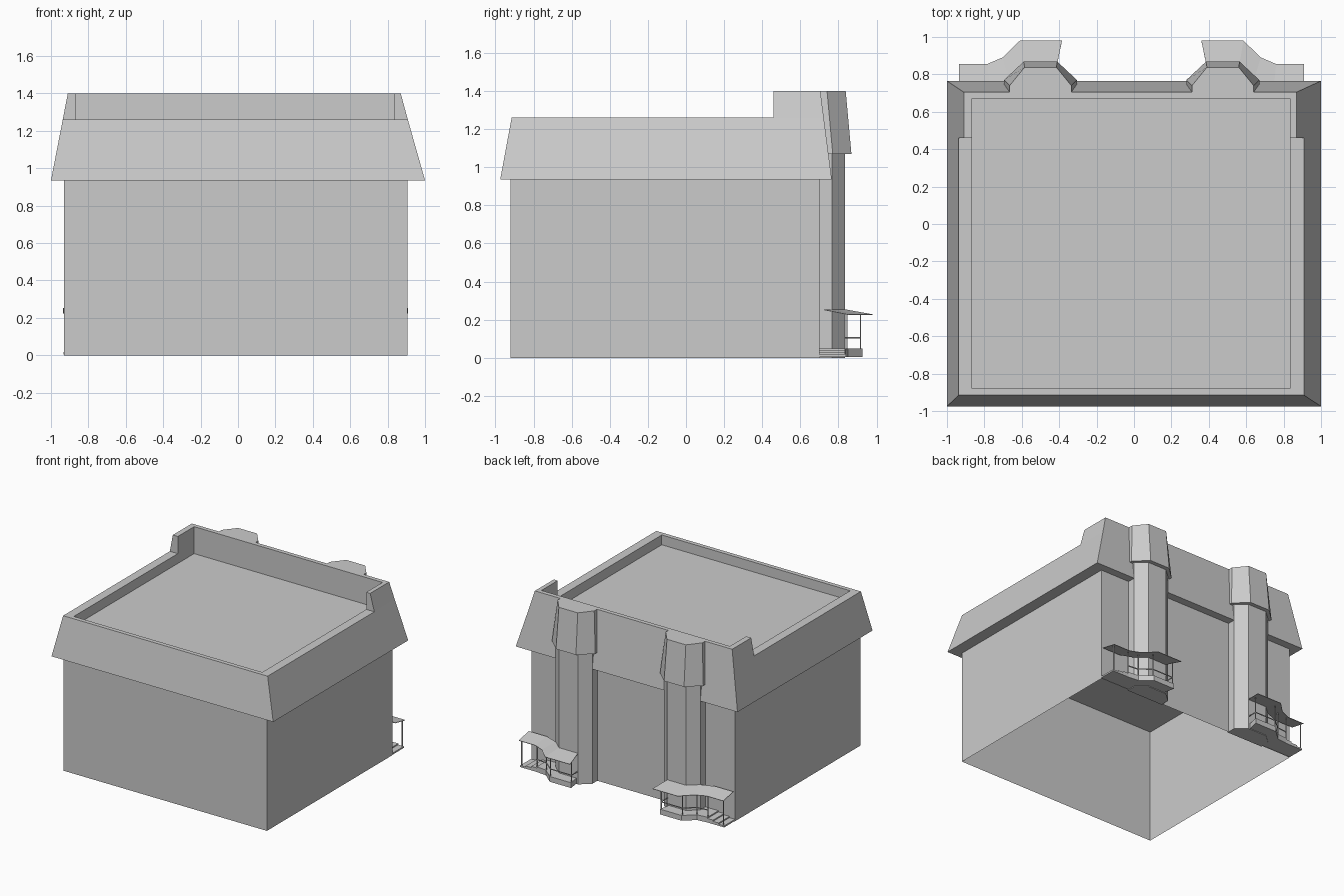
import bpy, bmesh
from mathutils import Vector

cube = bpy.data.objects.get("Cube")
if cube:
    bpy.data.objects.remove(cube)

GREY = (0.6, 0.6, 0.6, 1.0)
mat = bpy.data.materials.new("plain_grey")
mat.use_nodes = True
mat.diffuse_color = GREY
mat.node_tree.nodes["Principled BSDF"].inputs["Base Color"].default_value = GREY

MID = -0.0125   # plane of symmetry of the building


def finish(name, bm):
    bmesh.ops.recalc_face_normals(bm, faces=bm.faces)
    mesh = bpy.data.meshes.new(name)
    bm.to_mesh(mesh)
    bm.free()
    mesh.materials.append(mat)
    obj = bpy.data.objects.new(name, mesh)
    bpy.context.collection.objects.link(obj)
    return obj


def loft(name, rings, bottom=True, top=True):
    """Skin a stack of (outline, z) rings."""
    bm = bmesh.new()
    loops = [[bm.verts.new((x, y, z)) for x, y in pts] for pts, z in rings]
    n = len(loops[0])
    for a, b in zip(loops, loops[1:]):
        for i in range(n):
            j = (i + 1) % n
            bm.faces.new((a[i], a[j], b[j], b[i]))
    if bottom:
        bm.faces.new(loops[0])
    if top:
        bm.faces.new(loops[-1])
    return finish(name, bm)


def rect(x0, x1, y0, y1):
    return [(x0, y0), (x1, y0), (x1, y1), (x0, y1)]


def rod(bm, a, b, r=0.003):
    """Thin square bar between two points."""
    a, b = Vector(a), Vector(b)
    d = b - a
    rot = d.to_track_quat('Z', 'Y').to_matrix().to_4x4()
    rot.translation = (a + b) / 2
    new = bmesh.ops.create_cube(bm, size=1)["verts"]
    bmesh.ops.scale(bm, vec=(2 * r, 2 * r, d.length), verts=new)
    bmesh.ops.transform(bm, matrix=rot, verts=new)


# Walls, open underneath
wall = rect(-0.93, 0.905, -0.92, 0.70)
loft("walls", [(wall, 0), (wall, 0.935)], bottom=False, top=False)

# Sloping roof skirt with a low parapet and sunken deck
inner = rect(-0.865, 0.835, -0.88, 0.67)
loft("roof", [(rect(-1, 1, -0.975, 0.765), 0.935),
              (rect(-0.937, 0.908, -0.915, 0.723), 1.26),
              (inner, 1.26), (inner, 1.18)])


# Raised U-shaped parapet at the back
def u_plan(x0, x1, back):
    return [(x0, 0.46), (x0, back), (x1, back), (x1, 0.46),
            (0.835, 0.46), (0.835, 0.67), (-0.865, 0.67), (-0.865, 0.46)]


loft("back_parapet", [(u_plan(-0.937, 0.908, 0.723), 1.26),
                      (u_plan(-0.91, 0.87, 0.705), 1.40)], bottom=False)


def bay(cx, w, flat, y1, y2):
    """Half-octagon outline standing against the back wall."""
    return [(cx - w, 0.69), (cx - w, y1), (cx - flat, y2),
            (cx + flat, y2), (cx + w, y1), (cx + w, 0.69)]


for side, label in ((1, "left"), (-1, "right")):
    def m(pts):
        return [(MID + side * u, y) for u, y in pts]

    cx = MID + side * 0.4875

    # Tower shaft and flared cap
    shaft = bay(cx, 0.165, 0.085, 0.765, 0.835)
    loft(label + "_tower_shaft", [(shaft, 0), (shaft, 1.08)])
    loft(label + "_tower_cap", [(bay(cx, 0.195, 0.09, 0.77, 0.868), 1.07),
                                (bay(cx, 0.165, 0.085, 0.74, 0.838), 1.40)])

    # Porch platform wrapping the tower
    edge = [(0.77, 0.84), (0.68, 0.85), (0.595, 0.925), (0.40, 0.925)]
    plan = m([(0.77, 0.70)] + edge + [(0.42, 0.82), (0.56, 0.82), (0.64, 0.70)])
    loft(label + "_porch", [(plan, 0.005), (plan, 0.048)])

    # Steps up to the porch
    for i in range(3):
        u = 0.92 - 0.05 * i
        tread = m(rect(u - 0.05, u, 0.70, 0.84))
        loft(label + "_step_%d" % (i + 1), [(tread, 0.005), (tread, 0.018 + 0.01 * i)])

    # Sloping canopy sheet
    inside = m([(0.9225, 0.725), (0.76, 0.725), (0.6525, 0.765),
                (0.5725, 0.835), (0.4025, 0.835)])
    outside = m([(0.9225, 0.855), (0.7725, 0.855), (0.69, 0.89),
                 (0.5975, 0.98), (0.3725, 0.98)])
    bm = bmesh.new()
    a = [bm.verts.new((x, y, 0.252)) for x, y in inside]
    b = [bm.verts.new((x, y, 0.226)) for x, y in outside]
    for i in range(len(a) - 1):
        bm.faces.new((a[i], a[i + 1], b[i + 1], b[i]))
    canopy = finish(label + "_canopy", bm)
    solid = canopy.modifiers.new("thickness", 'SOLIDIFY')
    solid.thickness = 0.004
    solid.offset = 0

    # Posts and handrail
    bm = bmesh.new()
    line = m([(0.91, 0.835), (0.77, 0.835), (0.68, 0.845), (0.595, 0.915), (0.405, 0.915)])
    for i, (x, y) in enumerate(line):
        rod(bm, (x, y, 0.01 if i == 0 else 0.045), (x, y, 0.23))
    for p, q in zip(line[1:], line[2:]):
        rod(bm, (*p, 0.105), (*q, 0.105))
    end = m([(0.405, 0.835)])[0]
    rod(bm, (*line[-1], 0.105), (*end, 0.105))
    finish(label + "_railing", bm)
